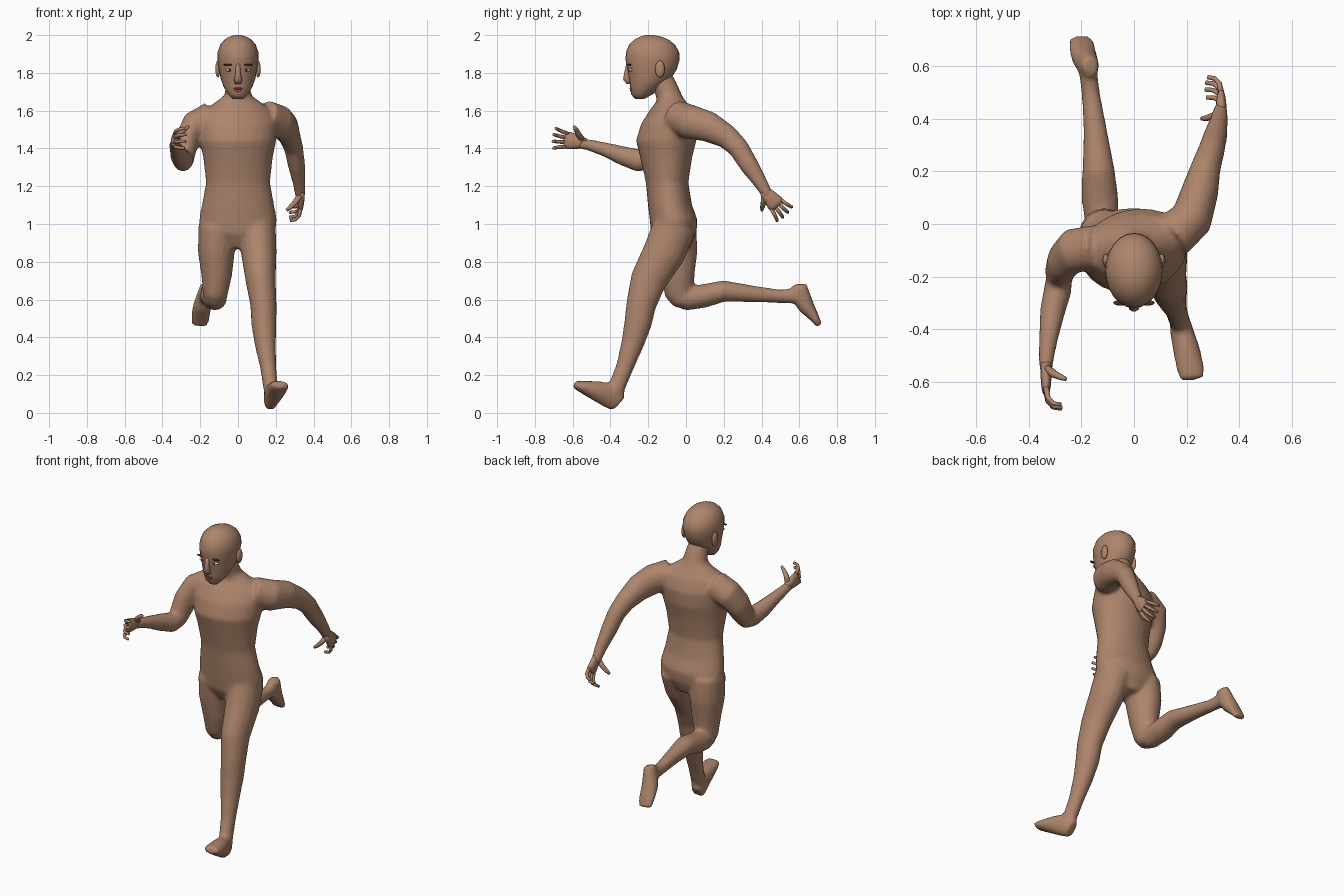
import bpy, bmesh, math
from mathutils import Vector, Matrix

X, Z = Vector((1, 0, 0)), Vector((0, 0, 1))


def material(name, rgb):
    m = bpy.data.materials.new(name)
    m.diffuse_color = (*rgb, 1)
    return m


SKIN = material("skin", (0.42, 0.235, 0.15))
LIP = material("lip", (0.42, 0.07, 0.08))
WHITE = material("eye_white", (0.75, 0.72, 0.7))
DARK = material("dark", (0.06, 0.035, 0.025))


def loft(bm, secs, n=16, flat=False, yaws=None, ref=X):
    """Capped tube through sections (x, y, z, side radius, other radius)."""
    pts = [Vector(s[:3]) for s in secs]
    rings = []
    for i, s in enumerate(secs):
        t = Z if flat else (pts[min(i + 1, len(pts) - 1)] - pts[max(i - 1, 0)]).normalized()
        r = Matrix.Rotation(yaws[i], 3, 'Z') @ ref if yaws else ref
        side = (r - t * r.dot(t)).normalized()
        up = t.cross(side)
        rings.append([bm.verts.new(pts[i] + side * s[3] * math.cos(a) + up * s[4] * math.sin(a))
                      for a in (2 * math.pi * k / n for k in range(n))])
    for p, q in zip(rings, rings[1:]):
        for k in range(n):
            j = (k + 1) % n
            bm.faces.new((p[k], p[j], q[j], q[k]))
    bm.faces.new(rings[0][::-1])
    bm.faces.new(rings[-1])


def finish(bm, name, mat):
    bmesh.ops.recalc_face_normals(bm, faces=bm.faces)
    for f in bm.faces:
        f.smooth = True
    me = bpy.data.meshes.new(name)
    bm.to_mesh(me)
    bm.free()
    me.materials.append(mat)
    ob = bpy.data.objects.new(name, me)
    bpy.context.collection.objects.link(ob)
    return ob


def blob(name, loc, scale, mat):
    bm = bmesh.new()
    bmesh.ops.create_uvsphere(bm, u_segments=12, v_segments=8, radius=1,
                              matrix=Matrix.Translation(loc) @ Matrix.Diagonal((*scale, 1)))
    return finish(bm, name, mat)


body = bmesh.new()
# torso and neck, shoulders twisted against the hips
loft(body, [(0, -.06, .87, .08, .08), (0, -.065, .95, .195, .12), (0, -.065, 1.02, .207, .127),
            (0, -.085, 1.1, .192, .117), (0, -.1, 1.22, .17, .113), (0, -.105, 1.35, .185, .137),
            (0, -.105, 1.44, .205, .158), (0, -.09, 1.53, .21, .145), (0, -.08, 1.6, .185, .11),
            (0, -.078, 1.65, .115, .075), (0, -.09, 1.68, .072, .07), (0, -.12, 1.75, .062, .07),
            (0, -.15, 1.82, .05, .06)], 24, True,
     [0, 0, 0, 0, .05, .12, .2, .22, .22, .15, .05, 0, 0])
# leading left leg and foot
loft(body, [(.1, -.06, .99, .1, .115), (.11, -.115, .85, .095, .113), (.12, -.2, .7, .08, .097),
            (.135, -.238, .57, .07, .08), (.137, -.255, .47, .067, .073), (.145, -.285, .36, .056, .06),
            (.16, -.325, .24, .043, .047), (.172, -.365, .14, .04, .046), (.18, -.38, .08, .035, .04)])
loft(body, [(.168, -.355, .05, .034, .054), (.18, -.4, .092, .044, .07), (.2, -.48, .118, .052, .053),
            (.215, -.55, .138, .054, .033), (.222, -.592, .15, .046, .02)])
# trailing right leg and foot
loft(body, [(-.11, -.06, .99, .1, .115), (-.115, -.05, .85, .098, .112), (-.113, -.045, .73, .082, .092),
            (-.12, -.035, .63, .066, .077), (-.12, -.01, .585, .058, .055)])
loft(body, [(-.12, -.07, .615, .045, .045), (-.122, 0, .605, .064, .064), (-.13, .1, .62, .071, .063),
            (-.135, .2, .645, .063, .057), (-.147, .35, .63, .046, .045), (-.165, .5, .617, .035, .036),
            (-.175, .58, .62, .036, .042)])
loft(body, [(-.165, .6, .68, .033, .04), (-.175, .605, .625, .042, .053), (-.19, .635, .565, .05, .045),
            (-.2, .683, .5, .052, .025), (-.205, .705, .463, .045, .017)])
# left arm swung back
loft(body, [(.14, -.05, 1.57, .09, .087), (.22, .02, 1.54, .082, .092), (.25, .12, 1.515, .072, .082),
            (.275, .22, 1.46, .057, .064), (.295, .28, 1.4, .051, .056), (.31, .335, 1.31, .046, .051),
            (.325, .4, 1.21, .034, .037), (.33, .44, 1.14, .027, .03)])
# right arm bent forward
loft(body, [(-.14, -.09, 1.56, .09, .087), (-.23, -.1, 1.52, .078, .087), (-.268, -.14, 1.45, .064, .082),
            (-.283, -.18, 1.37, .057, .067), (-.285, -.215, 1.325, .05, .055)])
loft(body, [(-.285, -.17, 1.335, .043, .046), (-.29, -.25, 1.335, .054, .06), (-.31, -.33, 1.36, .049, .052),
            (-.325, -.43, 1.395, .038, .038), (-.335, -.52, 1.42, .029, .03), (-.335, -.57, 1.43, .024, .032)])
ob = finish(body, "body", SKIN)
# fuse the overlapping limbs into one skin
rm = ob.modifiers.new("fuse", 'REMESH')
rm.mode, rm.voxel_size, rm.use_smooth_shade = 'VOXEL', .011, True
sm = ob.modifiers.new("soften", 'SMOOTH')
sm.factor, sm.iterations = .5, 9
dc = ob.modifiers.new("lighten", 'DECIMATE')
dc.ratio = .35


def hand(name, w, d, across, curl):
    """Palm, four curled fingers and a thumb from wrist w along d."""
    w, d, a, c = (Vector(v) for v in (w, d, across, curl))
    bm = bmesh.new()
    palm = [(-.02, .022, .027), (.03, .021, .038), (.07, .018, .046), (.095, .013, .043)]
    loft(bm, [(*(w + d * s), rx, ry) for s, rx, ry in palm], 12)
    for k, length in ((-.034, .85), (-.012, .97), (.011, 1), (.033, .92)):
        path = [(.08, 0, 1), (.125, .008, 1.3), (.15, .03, 1.5), (.155, .062, 1.6)]
        loft(bm, [(*(w + d * (.08 + (s - .08) * length) + c * b * length + a * k * f),
                   .011 - i * .001, .011 - i * .001)
                  for i, (s, b, f) in enumerate(path)], 8, ref=a)
    loft(bm, [(*(w + d * s + c * b + a * k), r, r) for s, b, k, r in
              ((.005, .005, .018, .017), (.03, .03, .045, .015), (.045, .055, .066, .012),
               (.055, .075, .078, .008))], 8, ref=a)
    finish(bm, name, SKIN)


hand("right_hand", (-.335, -.55, 1.43), (0, -.985, .17), (0, .17, .985), (1, 0, 0))
hand("left_hand", (.332, .425, 1.165), (0, .65, -.76), (0, -.76, -.65), (-1, 0, 0))

# head
bm = bmesh.new()
loft(bm, [(0, -.245, 1.663, .03, .025), (0, -.234, 1.685, .052, .056), (0, -.215, 1.725, .076, .08),
          (0, -.19, 1.77, .092, .112), (0, -.18, 1.82, .102, .132), (0, -.177, 1.87, .109, .143),
          (0, -.177, 1.91, .108, .141), (0, -.18, 1.95, .094, .121), (0, -.183, 1.978, .069, .088),
          (0, -.187, 1.993, .042, .053), (0, -.19, 2, .015, .02)], 24, True)
finish(bm, "head", SKIN)

# nose
bm = bmesh.new()
loft(bm, [(0, -.308, 1.85, .012, .008), (0, -.312, 1.8, .013, .016), (0, -.314, 1.765, .022, .02),
          (0, -.303, 1.742, .016, .012)], 10, True)
finish(bm, "nose", SKIN)

# paired face parts and mouth
for tag, s in (("left", 1), ("right", -1)):
    blob(tag + "_ear", (s * .107, -.138, 1.82), (.013, .026, .045), SKIN)
    blob(tag + "_eye", (s * .045, -.292, 1.815), (.021, .011, .008), WHITE)
    blob(tag + "_iris", (s * .044, -.3, 1.815), (.007, .005, .007), DARK)
    blob(tag + "_brow", (s * .048, -.3, 1.843), (.032, .011, .005), DARK)
blob("upper_lip", (0, -.29, 1.717), (.025, .01, .006), LIP)
blob("lower_lip", (0, -.287, 1.706), (.021, .01, .007), LIP)
